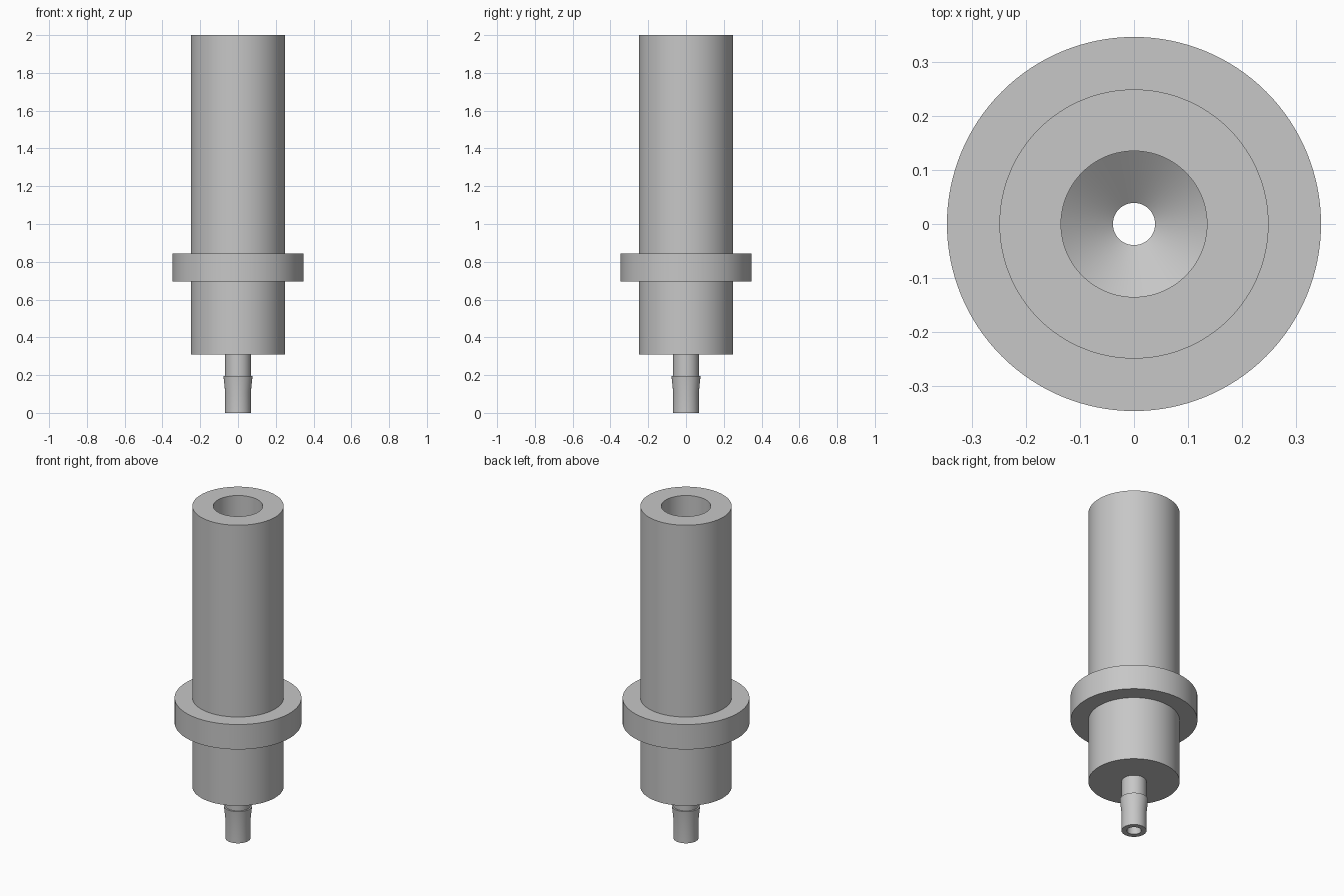
import bpy
import bmesh
import math

default = bpy.data.objects.get("Cube")
if default:
    bpy.data.objects.remove(default, do_unlink=True)

# One plain grey finish
grey = bpy.data.materials.new("plain grey")
grey.use_nodes = True
colour = (0.57, 0.57, 0.57, 1)
grey.diffuse_color = colour
grey.node_tree.nodes["Principled BSDF"].inputs["Base Color"].default_value = colour


def lathe(name, profile, steps=128):
    """Revolve a closed (radius, height) outline around the z axis."""
    bm = bmesh.new()
    verts = [bm.verts.new((r, 0, z)) for r, z in profile]
    edges = [bm.edges.new((a, b)) for a, b in zip(verts, verts[1:] + verts[:1])]
    bmesh.ops.spin(bm, geom=verts + edges, cent=(0, 0, 0), axis=(0, 0, 1),
                   angle=math.tau, steps=steps, use_merge=True)
    bmesh.ops.remove_doubles(bm, verts=bm.verts, dist=0.0001)
    bmesh.ops.recalc_face_normals(bm, faces=bm.faces)
    mesh = bpy.data.meshes.new(name)
    bm.to_mesh(mesh)
    bm.free()
    mesh.materials.append(grey)
    obj = bpy.data.objects.new(name, mesh)
    bpy.context.collection.objects.link(obj)
    bpy.ops.object.select_all(action="DESELECT")
    obj.select_set(True)
    bpy.context.view_layer.objects.active = obj
    bpy.ops.object.shade_smooth_by_angle(angle=math.radians(25))
    return obj


# Outer radii
body, flange, stem, barb = 0.249, 0.346, 0.068, 0.077
# Inner radii
bore, channel = 0.135, 0.039
# Heights
barb_start, barb_top, body_base = 0.11, 0.195, 0.31
flange_base, flange_top, top = 0.695, 0.845, 2.0
funnel_base, funnel_top = 0.42, 0.49

# Hollow tube with a collar, a barbed hose end and a funnel-bottomed bore
lathe("barbed_tube", [
    (channel, 0), (stem, 0), (stem, barb_start), (barb, barb_top),
    (stem, barb_top), (stem, body_base), (body, body_base),
    (body, flange_base), (flange, flange_base), (flange, flange_top),
    (body, flange_top), (body, top), (bore, top),
    (bore, funnel_top), (channel, funnel_base),
])
